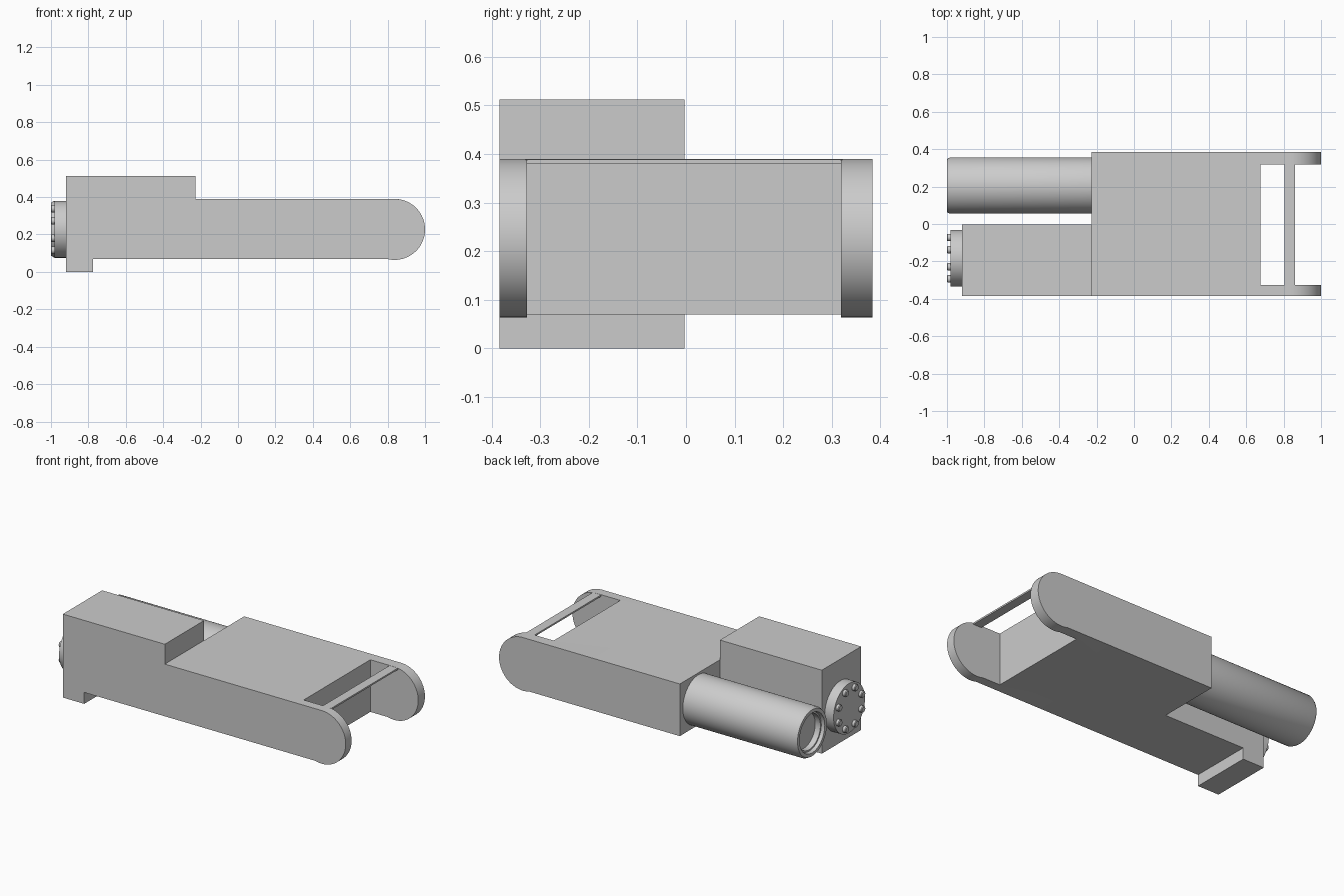
import bpy, bmesh
from math import sin, cos, pi, radians
from mathutils import Matrix

if "Cube" in bpy.data.objects:
    bpy.data.objects.remove(bpy.data.objects["Cube"])


def finish(name, bm, smooth=True):
    bmesh.ops.recalc_face_normals(bm, faces=bm.faces)
    me = bpy.data.meshes.new(name)
    bm.to_mesh(me)
    bm.free()
    ob = bpy.data.objects.new(name, me)
    bpy.context.collection.objects.link(ob)
    if smooth:
        shade(ob)
    return ob


def shade(ob):
    bpy.ops.object.select_all(action='DESELECT')
    bpy.context.view_layer.objects.active = ob
    ob.select_set(True)
    bpy.ops.object.shade_smooth_by_angle(angle=radians(30))


def box(name, x0, x1, y0, y1, z0, z1):
    bm = bmesh.new()
    bmesh.ops.create_cube(bm, size=1)
    for v in bm.verts:
        v.co.x = x0 if v.co.x < 0 else x1
        v.co.y = y0 if v.co.y < 0 else y1
        v.co.z = z0 if v.co.z < 0 else z1
    return finish(name, bm, False)


def lathe(name, profile, y, z, n=64):
    """Turn (x, radius) points about an x-parallel axis, capping both ends."""
    bm = bmesh.new()
    rings = [[bm.verts.new((x, y + r * cos(2 * pi * i / n), z + r * sin(2 * pi * i / n)))
              for i in range(n)] for x, r in profile]
    for a, b in zip(rings, rings[1:]):
        for i in range(n):
            j = (i + 1) % n
            bm.faces.new((a[i], a[j], b[j], b[i]))
    bm.faces.new(rings[0])
    bm.faces.new(rings[-1])
    return finish(name, bm)


def cut(ob, cutter):
    mod = ob.modifiers.new("cut", 'BOOLEAN')
    mod.operation, mod.solver, mod.object = 'DIFFERENCE', 'EXACT', cutter
    bpy.context.view_layer.objects.active = ob
    bpy.ops.object.modifier_apply(modifier=mod.name)
    bpy.data.objects.remove(cutter)


# Housing: side silhouette with foot, raised block and rounded fork ends
R, CX, CZ = 0.163, 0.837, 0.227
outline = [(-0.92, 0), (-0.775, 0), (-0.775, 0.07), (0.79, 0.07)]
for i in range(41):
    a = radians(-105 + 195 * i / 40)
    outline.append((CX + R * cos(a), CZ + R * sin(a)))
outline += [(-0.228, CZ + R), (-0.228, 0.512), (-0.92, 0.512)]
bm = bmesh.new()
face = bm.faces.new([bm.verts.new((x, -0.384, z)) for x, z in outline])
ext = bmesh.ops.extrude_face_region(bm, geom=[face])
bmesh.ops.translate(bm, vec=(0, 0.768, 0),
                    verts=[e for e in ext['geom'] if isinstance(e, bmesh.types.BMVert)])
housing = finish("housing", bm, False)
cut(housing, box("rear_notch_cutter", -1.2, -0.227, -0.003, 0.6, -0.2, 0.8))
cut(housing, box("fork_slot_cutter", 0.675, 1.2, -0.327, 0.319, -0.2, 0.8))
shade(housing)

# Thin strip bridging the fork
box("fork_cross_bar", 0.805, 0.862, -0.33, 0.322, 0.379, 0.389)

# Barrel with stepped recess in its open end
lathe("barrel", [(-0.22, 0.15), (-0.985, 0.15), (-1.0, 0.142), (-1.0, 0.122),
                 (-0.98, 0.117), (-0.98, 0.108), (-0.945, 0.108)], 0.205, 0.228)

# Round end cap with a ring of bolts
lathe("end_cap", [(-0.915, 0.152), (-0.98, 0.152)], -0.183, 0.227)
for k in range(8):
    a = pi / 8 + k * pi / 4
    lathe(f"cap_bolt_{k + 1}", [(-0.975, 0.02), (-0.996, 0.02), (-1.0, 0.016)],
          -0.183 + 0.12 * cos(a), 0.227 + 0.12 * sin(a), 20)
